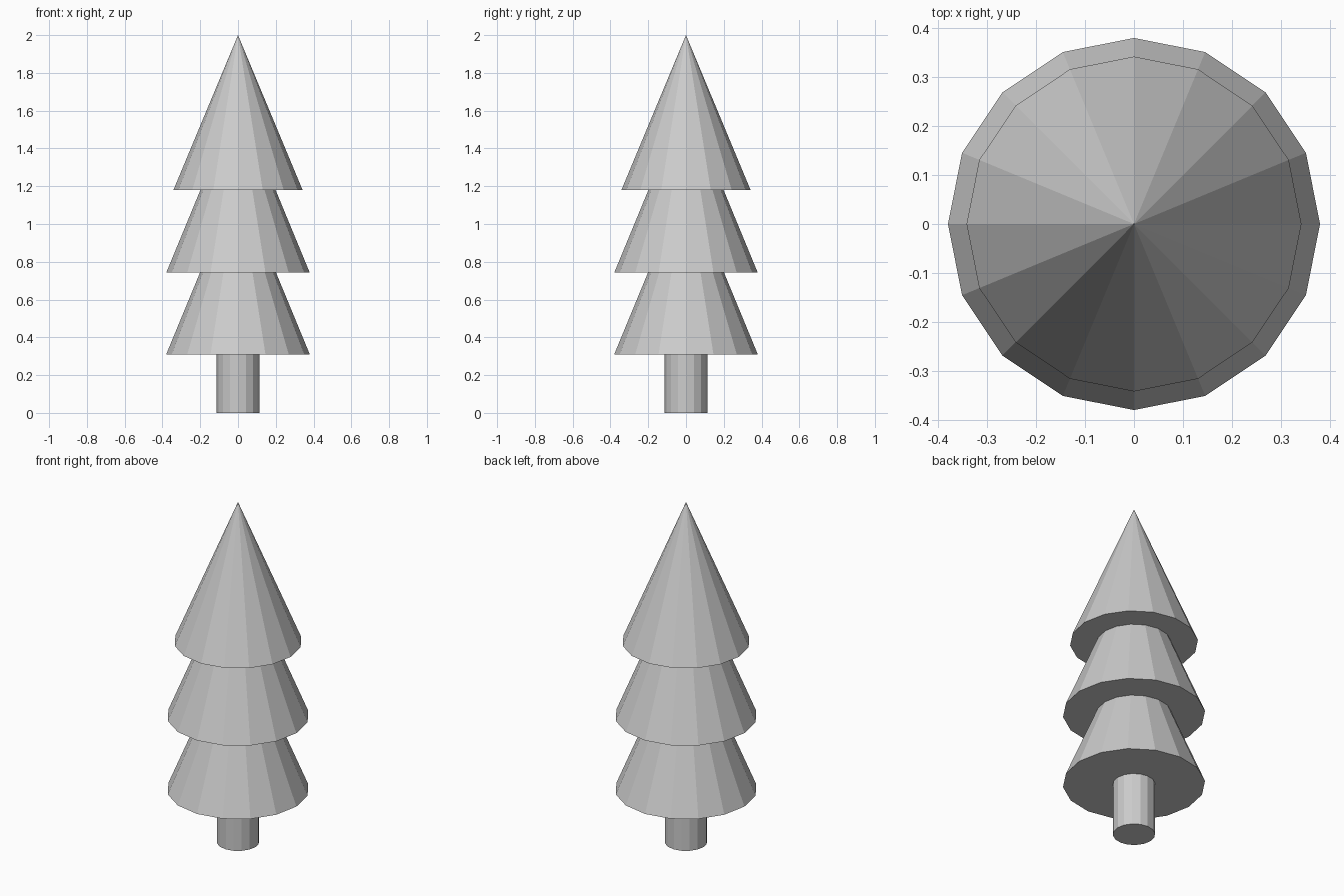
import bpy
import math

SIDES = 16

cube = bpy.data.objects.get("Cube")
if cube:
    bpy.data.objects.remove(cube, do_unlink=True)

# One plain grey for the whole tree
grey = bpy.data.materials.new("plain_grey")
grey.use_nodes = True
colour = (0.6, 0.6, 0.6, 1)
grey.diffuse_color = colour
grey.node_tree.nodes["Principled BSDF"].inputs["Base Color"].default_value = colour


def add_round(name, bottom, height, radius, top_radius):
    """Closed flat-sided cone or cylinder standing on the given height."""
    bpy.ops.mesh.primitive_cone_add(
        vertices=SIDES, radius1=radius, radius2=top_radius,
        depth=height, location=(0, 0, bottom + height / 2))
    part = bpy.context.object
    part.name = name
    part.data.materials.append(grey)
    return part


# Trunk, reaching just into the lowest tier
add_round("trunk", 0, 0.33, 0.113, 0.113)

# Foliage tiers, each tip hidden inside the tier above
add_round("lower_foliage", 0.31, 0.92, 0.38, 0)
add_round("middle_foliage", 0.742, 0.92, 0.38, 0)
add_round("top_foliage", 1.18, 0.82, 0.342, 0)
